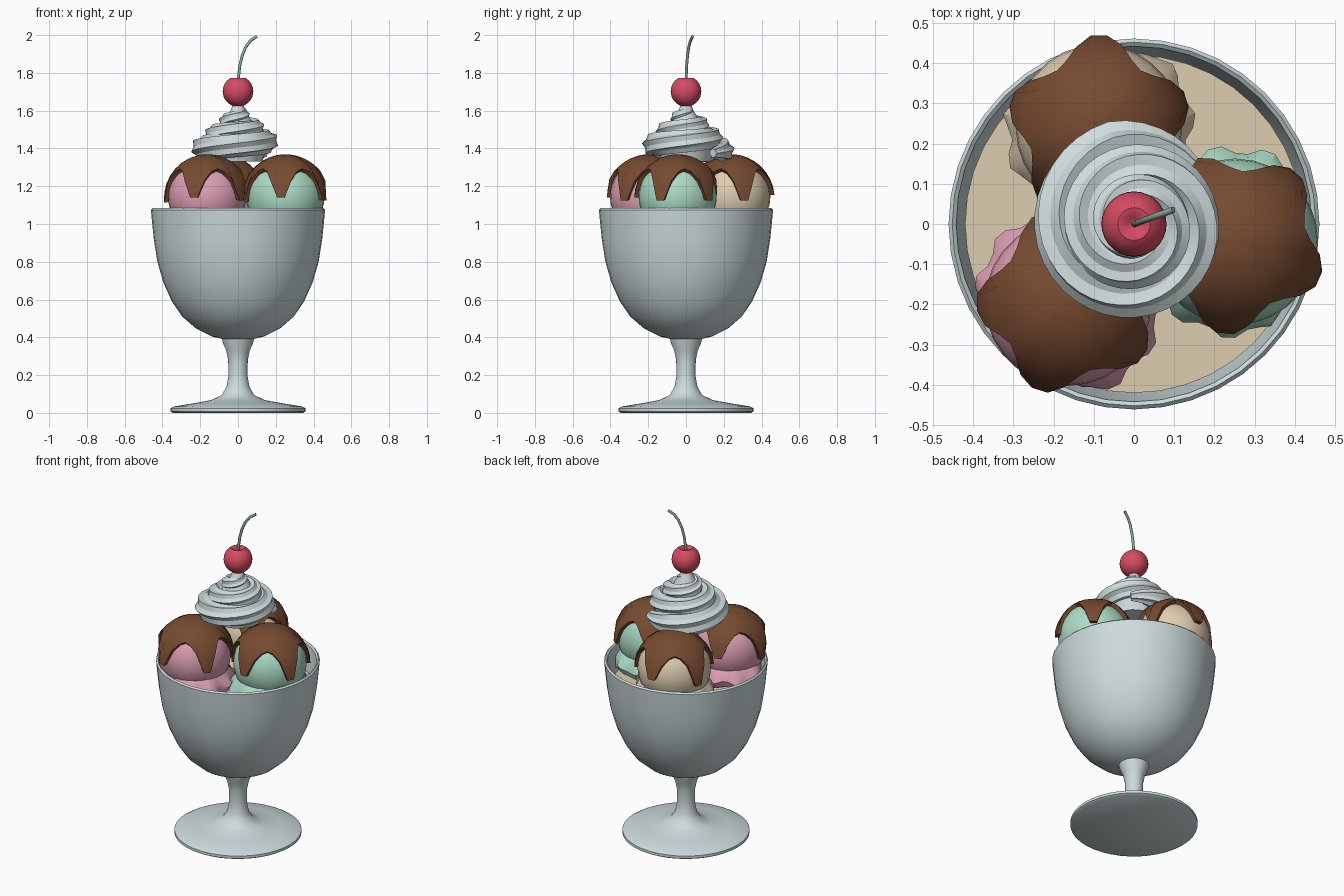
import bpy, bmesh, math
from mathutils import Vector

if "Cube" in bpy.data.objects:
    bpy.data.objects.remove(bpy.data.objects["Cube"])

def mat(name, r, g, b):
    m = bpy.data.materials.new(name)
    lin = lambda c: ((c / 255 + 0.055) / 1.055) ** 2.4 if c > 10 else c / 3294
    m.diffuse_color = (lin(r), lin(g), lin(b), 1)
    m.use_nodes = True
    m.node_tree.nodes["Principled BSDF"].inputs["Base Color"].default_value = m.diffuse_color
    return m

GLASS = mat("pale_glass", 205, 219, 221)
WHIP = mat("whipped_white", 208, 220, 221)
PINK = mat("strawberry_pink", 222, 160, 180)
MINT = mat("mint_green", 172, 220, 198)
CREAM = mat("vanilla_cream", 222, 205, 176)
SAUCE = mat("chocolate_brown", 118, 74, 48)
RED = mat("cherry_red", 214, 75, 98)
STEM = mat("stem_green", 135, 168, 150)

def finish(name, bm, material, angle=35):
    bmesh.ops.remove_doubles(bm, verts=bm.verts, dist=1e-5)
    bmesh.ops.recalc_face_normals(bm, faces=bm.faces)
    me = bpy.data.meshes.new(name)
    bm.to_mesh(me)
    bm.free()
    me.materials.append(material)
    ob = bpy.data.objects.new(name, me)
    bpy.context.collection.objects.link(ob)
    bpy.ops.object.select_all(action='DESELECT')
    ob.select_set(True)
    bpy.context.view_layer.objects.active = ob
    bpy.ops.object.shade_smooth_by_angle(angle=math.radians(angle))
    return ob

def skin(rings, caps=False):
    """Bridge equal-length closed rings of points."""
    bm = bmesh.new()
    vs = [[bm.verts.new(p) for p in ring] for ring in rings]
    n = len(vs[0])
    for a, b in zip(vs, vs[1:]):
        for i in range(n):
            j = (i + 1) % n
            bm.faces.new((a[i], a[j], b[j], b[i]))
    if caps:
        bm.faces.new(vs[0])
        bm.faces.new(vs[-1])
    return bm

def lathe(name, profile, material, n=32, caps=False, angle=35):
    rings = [[(r * math.cos(math.tau * i / n), r * math.sin(math.tau * i / n), z)
              for i in range(n)] for r, z in profile]
    return finish(name, skin(rings, caps), material, angle)

def tube(name, path, section, material, angle=35):
    """Sweep section(k) -> list of (out, up) offsets along a path."""
    rings = []
    for k, p in enumerate(path):
        t = (path[min(k + 1, len(path) - 1)] - path[max(k - 1, 0)]).normalized()
        side = t.cross(Vector((0, 0, 1))).normalized()
        up = side.cross(t)
        rings.append([p + side * a + up * b for a, b in section(k)])
    return finish(name, skin(rings, True), material, angle)

# glass: foot, stem and hollow bowl
lathe("sundae_glass", [
    (0.345, 0), (0.358, 0.008), (0.358, 0.024), (0.34, 0.034), (0.24, 0.05), (0.14, 0.068),
    (0.085, 0.095), (0.06, 0.14), (0.05, 0.2), (0.052, 0.28), (0.062, 0.33), (0.08, 0.37),
    (0.085, 0.392), (0.14, 0.405), (0.22, 0.445), (0.295, 0.51), (0.35, 0.59), (0.395, 0.69),
    (0.427, 0.8), (0.446, 0.92), (0.457, 1.03), (0.461, 1.075), (0.452, 1.084), (0.442, 1.076),
    (0.436, 1.02), (0.422, 0.92), (0.4, 0.8), (0.36, 0.66), (0.28, 0.53), (0.15, 0.44)],
    GLASS, n=40, caps=True)

# melted filling inside the bowl
lathe("melted_filling", [(0.17, 0.45), (0.28, 0.535), (0.355, 0.66), (0.397, 0.8), (0.42, 0.93)],
      CREAM, n=40, caps=True)

# scoops with ruffled skirts and dripping sauce caps
R, CZ = 0.207, 1.145
DRIP = [1, 1, 0.4, 0.1, 0, 0.1, 0.4]

def scoop(label, ang, material, offset):
    c = Vector((0.255 * math.cos(ang), 0.255 * math.sin(ang), CZ))
    bm = bmesh.new()
    bmesh.ops.create_uvsphere(bm, u_segments=28, v_segments=18, radius=R)
    bmesh.ops.translate(bm, verts=bm.verts, vec=c)
    finish(label + "_scoop", bm, material)

    rings = []
    for r, z, w in [(0.185, 1.07, 0), (0.215, 1.035, 0.4), (0.23, 1.0, 1), (0.215, 0.965, 0.8), (0.14, 0.94, 0)]:
        ring = []
        for i in range(44):
            a = math.tau * i / 44
            rr = r + w * 0.013 * math.sin(11 * a + offset)
            p = Vector((c.x + rr * math.cos(a), c.y + rr * math.sin(a), z + w * 0.012 * math.sin(7 * a)))
            d = math.hypot(p.x, p.y)
            if d > 0.425:
                p.x *= 0.425 / d
                p.y *= 0.425 / d
            ring.append(p)
        rings.append(ring)
    finish(label + "_skirt", skin(rings, True), material)

    n, steps = 35, 8
    def shell(radius, j, flare):
        ring = []
        for i in range(n):
            a = math.tau * (i - 0.5) / n + offset
            k = (i // 7) % 5
            reach = 50 + DRIP[i % 7] * (45, 38, 48, 41, 45)[k]
            th = math.radians(reach) * j / steps
            rad = radius + flare * (j / steps) ** 3
            ring.append(c + Vector((rad * math.sin(th) * math.cos(a),
                                    rad * math.sin(th) * math.sin(a), rad * math.cos(th))))
        return ring
    outer = [shell(0.224, j, 0.006) for j in range(steps + 1)]
    inner = [shell(0.203, j, 0.004) for j in range(steps, -1, -1)]
    finish(label + "_sauce", skin(outer + inner), SAUCE, 40)

scoop("vanilla", math.radians(110), CREAM, math.radians(18))
scoop("strawberry", math.radians(230), PINK, math.radians(36))
scoop("mint", math.radians(350), MINT, math.radians(48))

# whipped cream: tapering star-shaped spiral
N, TURNS = 110, 3.0
path = []
for k in range(N + 1):
    t = k / N
    a = math.radians(45) + math.tau * TURNS * t
    r = 0.19 * (1 - t) ** 0.85 + 0.012
    path.append(Vector((r * math.cos(a), r * math.sin(a), 1.375 + 0.215 * t)))

def star(k):
    t = k / N
    size = (0.074 - 0.042 * t) * min(1, 0.35 + k / 9)
    return [(size * (1 if i % 2 == 0 else 0.78) * math.cos(math.tau * i / 14 + 5 * t),
             size * (1 if i % 2 == 0 else 0.78) * math.sin(math.tau * i / 14 + 5 * t)) for i in range(14)]
tube("whipped_cream", path, star, WHIP, 30)
lathe("whipped_core", [(0.13, 1.33), (0.15, 1.4), (0.1, 1.5), (0.04, 1.6), (0.03, 1.625)], WHIP, 24, True)

# cherry with a dimple on top
prof = [(0.081 * math.sin(math.radians(d)), 1.702 - 0.081 * math.cos(math.radians(d)))
        for d in range(0, 151, 10)]
lathe("cherry", prof + [(0.028, 1.77), (0.014, 1.758), (0, 1.752)], RED, 28)

# curved cherry stem
pts = [(0, 1.745), (0.004, 1.79), (0.01, 1.84), (0.022, 1.89), (0.04, 1.935), (0.065, 1.97), (0.098, 1.992)]
tube("cherry_stem", [Vector((x, 0.36 * x, z)) for x, z in pts],
     lambda k: [(0.008 * math.cos(math.tau * i / 8), 0.008 * math.sin(math.tau * i / 8)) for i in range(8)],
     STEM, 50)
